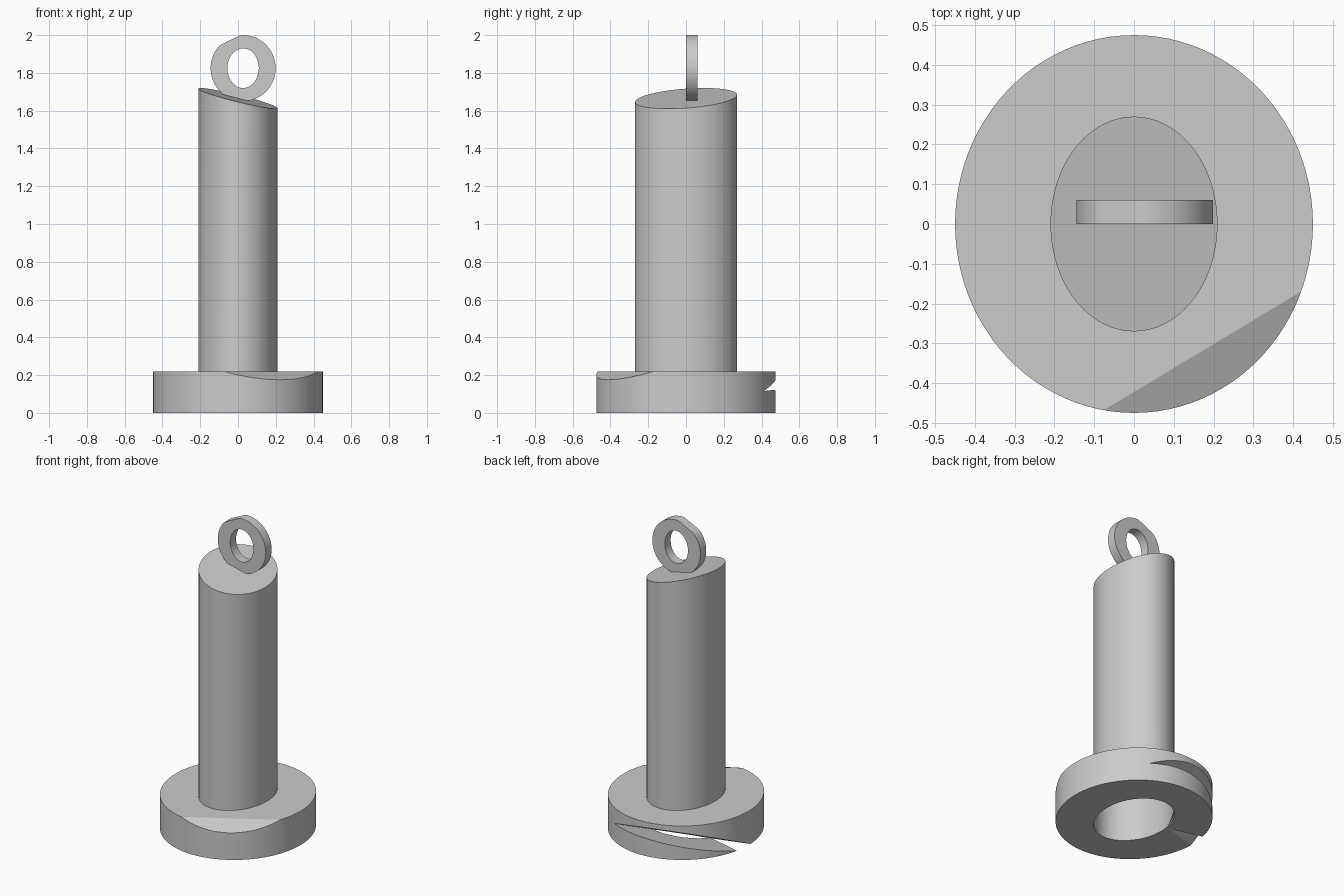
import bpy, bmesh, math
from mathutils import Vector

if "Cube" in bpy.data.objects:
    bpy.data.objects.remove(bpy.data.objects["Cube"])

SEG = 96
ANGLES = [2 * math.pi * i / SEG for i in range(SEG)]


def ellipse(rx, ry, z):
    """Loop of points; z is a function of x and y."""
    pts = [(rx * math.cos(a), ry * math.sin(a)) for a in ANGLES]
    return [Vector((x, y, z(x, y))) for x, y in pts]


def finish(name, bm):
    bmesh.ops.recalc_face_normals(bm, faces=bm.faces)
    me = bpy.data.meshes.new(name)
    bm.to_mesh(me)
    bm.free()
    ob = bpy.data.objects.new(name, me)
    bpy.context.collection.objects.link(ob)
    return ob


def skin(name, loops, closed=False, cap_end=False):
    """Join successive loops with quads."""
    bm = bmesh.new()
    rows = [[bm.verts.new(p) for p in lp] for lp in loops]
    pairs = list(zip(rows, rows[1:]))
    if closed:
        pairs.append((rows[-1], rows[0]))
    for a, b in pairs:
        for i in range(SEG):
            j = (i + 1) % SEG
            bm.faces.new((a[i], a[j], b[j], b[i]))
    if cap_end:
        bm.faces.new(rows[-1])
    return finish(name, bm)


def hull(name, pts):
    bm = bmesh.new()
    for p in pts:
        bm.verts.new(p)
    bmesh.ops.convex_hull(bm, input=bm.verts)
    ob = finish(name, bm)
    ob.hide_render = True
    return ob


def activate(ob):
    bpy.ops.object.select_all(action='DESELECT')
    ob.select_set(True)
    bpy.context.view_layer.objects.active = ob


def cut(ob, cutter):
    m = ob.modifiers.new("cut", 'BOOLEAN')
    m.operation, m.solver, m.object = 'DIFFERENCE', 'EXACT', cutter
    activate(ob)
    bpy.ops.object.modifier_apply(modifier=m.name)
    bpy.data.objects.remove(cutter)


def smooth(ob):
    activate(ob)
    bpy.ops.object.shade_smooth_by_angle(angle=math.radians(20))


# Base: oval disc with a through hole
H = 0.22
low, high = (lambda x, y: 0), (lambda x, y: H)
base = skin("base", [ellipse(0.45, 0.475, low), ellipse(0.45, 0.475, high),
                     ellipse(0.21, 0.27, high), ellipse(0.21, 0.27, low)], closed=True)

# Sloping facet on the front right of the base
n, t = Vector((0.515, -0.857, 0)), Vector((0.857, 0.515, 0))
facet = []
for s in (-1, 1):
    for d in (-0.1, 0.4):
        edge = n * (0.362 + d) + t * s
        facet += [edge + Vector((0, 0, H - 0.42 * d)), edge + Vector((0, 0, 0.5))]
cut(base, hull("facet_cutter", facet))

# Slanted wedge groove at the back left, running out through the bottom
A, B = Vector((0.22, 0.41, 0.115)), Vector((-0.22, 0.05, 0))
along, mid = A - B, (A + B) / 2
wedge = []
for end in (A + along, B - along):
    wedge.append(end)
    for z in (0.157, 0.067):
        wedge.append(end + (Vector((-0.3, 0.345, z)) - mid) * 4)
cut(base, hull("groove_cutter", wedge))

# Post: hollow oval column with a slanted top
slant = lambda x, y: 1.665 - 0.245 * x + 0.07 * y
post = skin("post", [ellipse(0.21, 0.27, high), ellipse(0.21, 0.27, slant)], cap_end=True)

# Ring on top, flattened at the upper left and where it rests on the post
CX, CZ = 0.027, 1.825
flats = [(Vector((-0.437, 0.899)), 0.163), (Vector((-0.238, -0.971)), 0.161)]


def ring_loop(rx, rz, y, trim):
    pts = []
    for a in ANGLES:
        p = Vector((rx * math.cos(a), rz * math.sin(a)))
        if trim:
            for nrm, k in flats:
                d = nrm.dot(p)
                if d > k:
                    p *= k / d
        pts.append(Vector((CX + p.x, y, CZ + p.y)))
    return pts


outer, inner = (0.172, 0.175), (0.083, 0.105)
ring = skin("ring", [ring_loop(*outer, 0, True), ring_loop(*outer, 0.06, True),
                     ring_loop(*inner, 0.06, False), ring_loop(*inner, 0, False)], closed=True)

for ob in (base, post, ring):
    smooth(ob)
